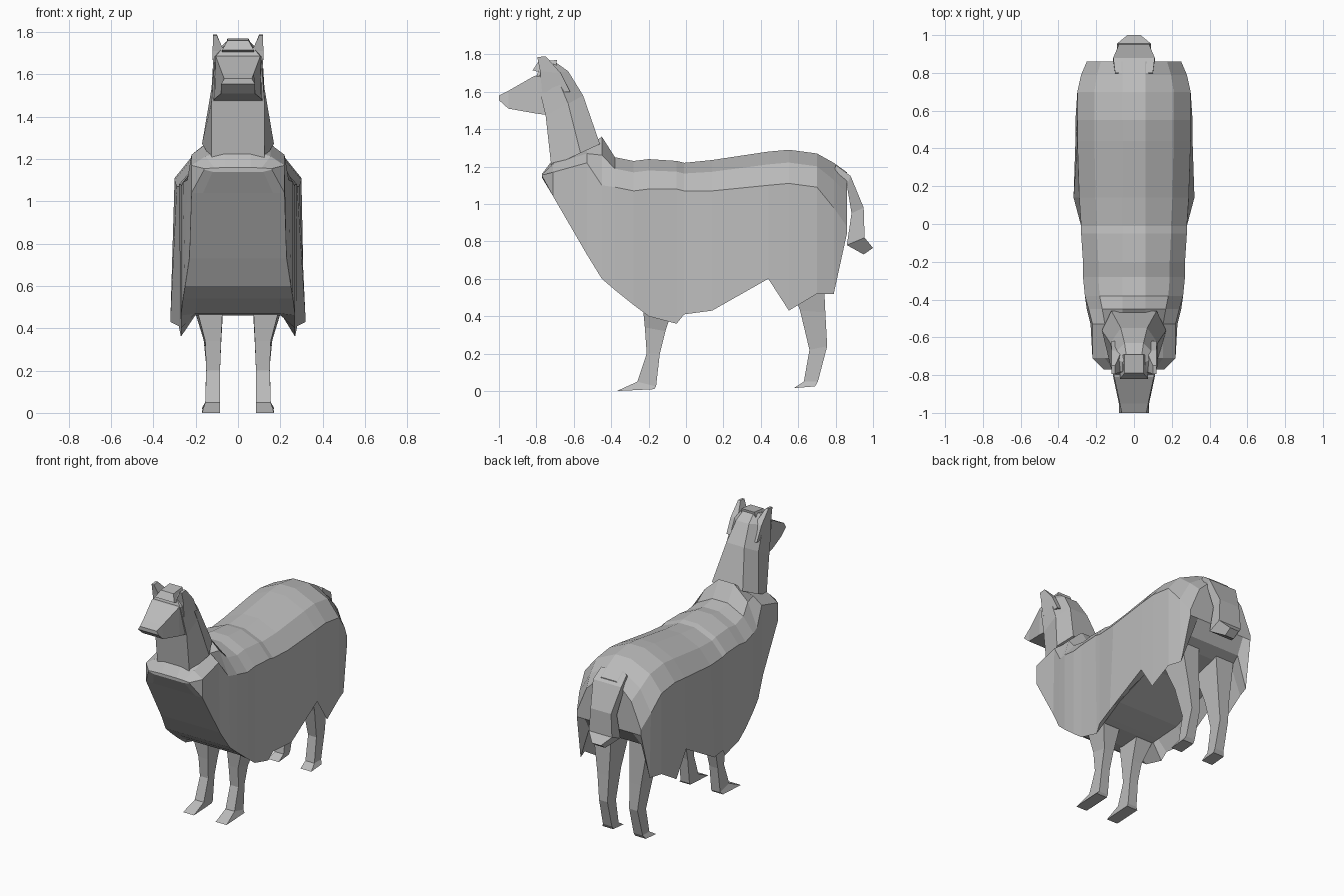
import bpy, bmesh

default = bpy.data.objects.get("Cube")
if default:
    bpy.data.objects.remove(default, do_unlink=True)

# One plain wool colour
wool = bpy.data.materials.new("grey wool")
wool.use_nodes = True
wool.diffuse_color = (0.5, 0.5, 0.5, 1)
shader = wool.node_tree.nodes["Principled BSDF"]
shader.inputs["Base Color"].default_value = wool.diffuse_color
shader.inputs["Roughness"].default_value = 0.9


def loft(name, rings):
    """Bridge equal-length point rings into a closed, flat-shaded part."""
    bm = bmesh.new()
    loops = [[bm.verts.new(point) for point in ring] for ring in rings]
    count = len(loops[0])
    for lower, upper in zip(loops, loops[1:]):
        for i in range(count):
            j = (i + 1) % count
            bm.faces.new((lower[i], lower[j], upper[j], upper[i]))
    bm.faces.new(loops[0])
    bm.faces.new(loops[-1][::-1])
    bmesh.ops.recalc_face_normals(bm, faces=bm.faces)
    mesh = bpy.data.meshes.new(name)
    bm.to_mesh(mesh)
    bm.free()
    mesh.materials.append(wool)
    part = bpy.data.objects.new(name, mesh)
    bpy.context.collection.objects.link(part)
    return part


def mirrored_ring(half):
    """Complete a ring from the points on its +x half."""
    return half + [(-x, y, z) for x, y, z in reversed(half)]


def four_sided(front_y, front_z, back_y, back_z, x_in, x_out, side=1):
    """Four-cornered ring between a front edge and a back edge."""
    return [(side * x_in, front_y, front_z), (side * x_out, front_y, front_z),
            (side * x_out, back_y, back_z), (side * x_in, back_y, back_z)]


def body_ring(y, top, ridge_x, ridge_z, hem_x, hem_z, belly):
    """Fleece section: back, shoulder slope, ridge, hem and belly."""
    return mirrored_ring([
        (0.06, y, top),
        (ridge_x * 0.7, y, ridge_z + (top - ridge_z) * 0.62),
        (ridge_x, y, ridge_z),
        (hem_x, y, hem_z),
        (hem_x * 0.75, y, belly)])


# Fleece body: y, top, ridge x, ridge z, hem x, hem z, belly z
body_sections = [
    (-.77, 1.16, .16, 1.155, .16, 1.15, 1.14),
    (-.71, 1.24, .22, 1.17, .22, 1.04, 1.04),
    (-.53, 1.30, .22, 1.22, .23, .73, .73),
    (-.45, 1.36, .24, 1.10, .25, .6, .6),
    (-.38, 1.25, .26, 1.09, .26, .54, .54),
    (-.28, 1.23, .27, 1.07, .27, .46, .47),
    (-.2, 1.24, .27, 1.08, .27, .4, .46),
    (-.05, 1.23, .28, 1.08, .27, .36, .47),
    (-.01, 1.22, .28, 1.07, .28, .41, .48),
    (.14, 1.235, .29, 1.07, .32, .43, .52),
    (.44, 1.28, .3, 1.1, .31, .6, .64),
    (.55, 1.29, .3, 1.11, .31, .43, .66),
    (.7, 1.27, .3, 1.09, .3, .52, .7),
    (.79, 1.22, .28, .98, .27, .52, .74),
    (.86, 1.17, .25, .88, .25, .84, .84)]
loft("fleece_body", [body_ring(*section) for section in body_sections])


# Neck and crown: front y, z, width, middle width, back y, z, width
def neck_ring(front_y, front_z, front_w, middle_w, back_y, back_z, back_w):
    share = 0.6
    middle_y = front_y + (back_y - front_y) * share
    middle_z = front_z + (back_z - front_z) * share
    return mirrored_ring([(front_w, front_y, front_z),
                          (middle_w, middle_y, middle_z),
                          (back_w, back_y, back_z)])


loft("neck", [neck_ring(*section) for section in [
    (-.72, 1.2, .125, .17, -.46, 1.32, .12),
    (-.75, 1.47, .125, .125, -.55, 1.58, .07),
    (-.8, 1.68, .11, .115, -.63, 1.71, .05),
    (-.78, 1.74, .06, .06, -.7, 1.76, .04)]])


# Wedge-shaped head: y, top, bottom, top width, bottom width
def head_ring(y, top, bottom, top_w, bottom_w):
    return mirrored_ring([(top_w, y, top), (bottom_w, y, bottom)])


loft("muzzle", [head_ring(*section) for section in [
    (-.7, 1.7, 1.47, .11, .12),
    (-.81, 1.685, 1.485, .105, .11),
    (-.95, 1.605, 1.51, .075, .08),
    (-1, 1.58, 1.555, .065, .08)]])

# Tuft over the brow
loft("forehead_tuft", [four_sided(*section) for section in [
    (-.82, 1.715, -.7, 1.68, -.075, .075),
    (-.79, 1.76, -.69, 1.77, -.05, .05)]])

# Tapered tail hanging clear of the rump
loft("tail", [four_sided(*section) for section in [
    (.78, 1.1, .8, 1.21, -.1, .1),
    (.86, 1.1, .88, 1.15, -.11, .11),
    (.885, .95, .95, .98, -.08, .08),
    (.86, .78, .955, .82, -.09, .09),
    (.95, .73, 1, .765, -.035, .035)]])

# Leg sections: front y, z, back y, z, inner x, outer x
front_leg = [(-.37, 0, -.17, .01, .085, .17),
             (-.26, .05, -.16, .025, .085, .155),
             (-.21, .2, -.14, .2, .085, .15),
             (-.22, .34, -.11, .32, .08, .155),
             (-.24, .55, -.05, .5, .07, .21)]
hind_leg = [(.575, .015, .69, .025, .085, .17),
            (.63, .05, .705, .05, .085, .155),
            (.66, .22, .755, .24, .085, .15),
            (.61, .43, .745, .42, .08, .17),
            (.5, .72, .73, .75, .07, .22)]

for label, side in (("left", 1), ("right", -1)):
    for name, sections in (("front_leg", front_leg), ("hind_leg", hind_leg)):
        loft(f"{label}_{name}", [four_sided(*s, side=side) for s in sections])
    # Upright ear leaning slightly outward
    loft(f"{label}_ear", [four_sided(*s, side=side) for s in [
        (-.77, 1.6, -.62, 1.6, .07, .118),
        (-.78, 1.71, -.67, 1.7, .065, .12),
        (-.795, 1.785, -.75, 1.79, .1, .118)]])
